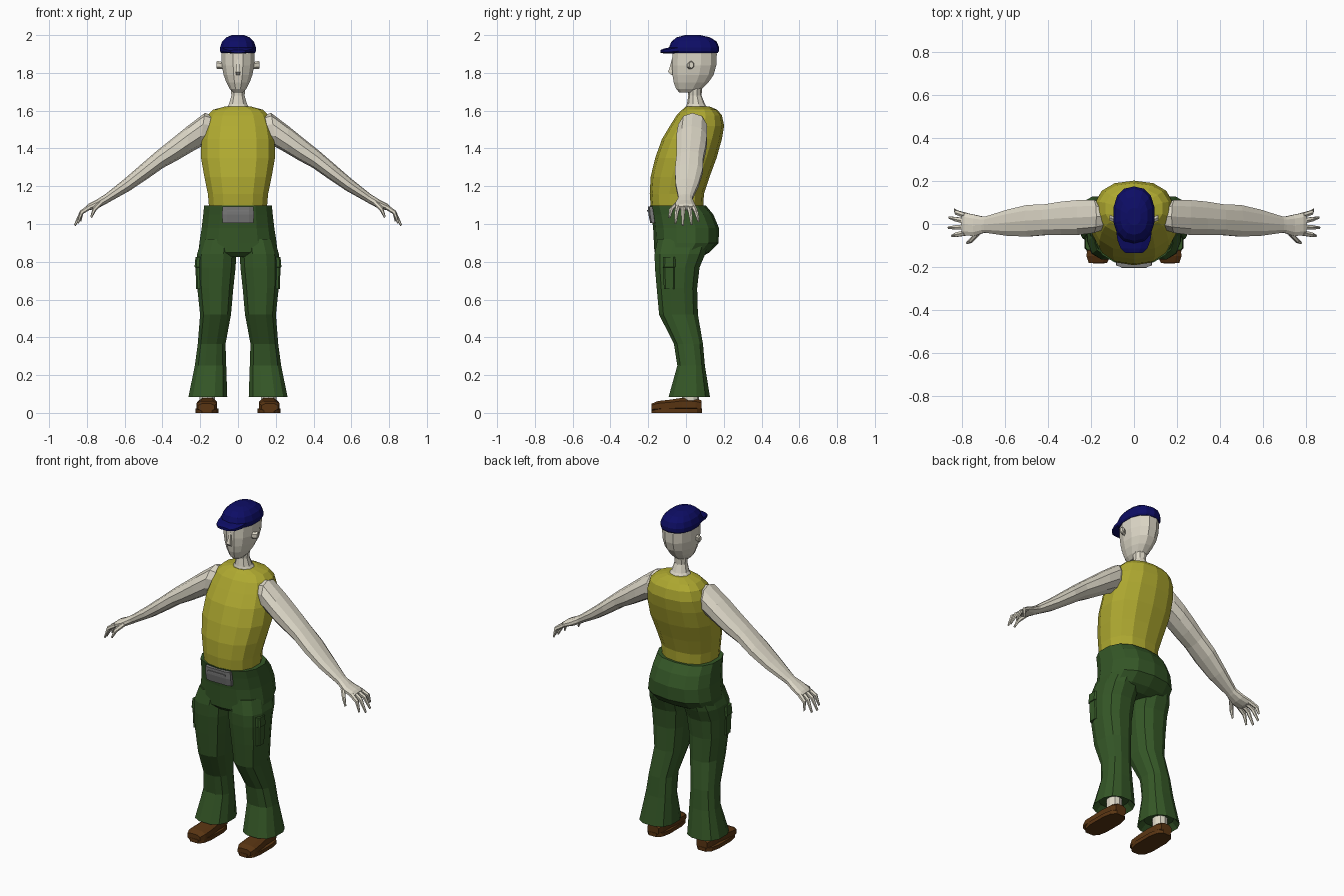
import bpy, bmesh, math
from mathutils import Vector


def material(name, rgb):
    m = bpy.data.materials.new(name)
    m.diffuse_color = (*rgb, 1)
    return m


SKIN = material("pale skin", (0.72, 0.68, 0.57))
YELLOW = material("yellow cloth", (0.43, 0.40, 0.03))
GREEN = material("green cloth", (0.035, 0.095, 0.020))
BLUE = material("navy cloth", (0.004, 0.004, 0.13))
BROWN = material("brown leather", (0.10, 0.035, 0.006))
GREY = material("grey metal", (0.20, 0.20, 0.20))


def loft(name, rings, mat, n=12, p=1.0, s=1):
    """Skin closed rings given as (centre, half axis U, half axis V); s=-1 mirrors in x."""
    bm = bmesh.new()
    loops = []
    for c, u, v in rings:
        loop = []
        for i in range(n):
            a = 2 * math.pi * (i + 0.5) / n
            ca, sa = (math.copysign(abs(t) ** p, t) for t in (math.cos(a), math.sin(a)))
            q = Vector(c) + Vector(u) * ca + Vector(v) * sa
            loop.append(bm.verts.new((q.x * s, q.y, q.z)))
        loops.append(loop)
    for a, b in zip(loops, loops[1:]):
        for i in range(n):
            j = (i + 1) % n
            bm.faces.new((a[i], a[j], b[j], b[i]))
    bm.faces.new(loops[0])
    bm.faces.new(loops[-1])
    bmesh.ops.recalc_face_normals(bm, faces=bm.faces)
    me = bpy.data.meshes.new(name)
    bm.to_mesh(me)
    bm.free()
    me.materials.append(mat)
    ob = bpy.data.objects.new(name, me)
    bpy.context.collection.objects.link(ob)
    return ob


def level(z, x0, x1, y0, y1):
    """Horizontal ring filling a box in x and y."""
    return (((x0 + x1) / 2, (y0 + y1) / 2, z), ((x1 - x0) / 2, 0, 0), (0, (y1 - y0) / 2, 0))


def stack(name, rows, mat, **kw):
    """Centred loft from rows of height, half width, front y, back y."""
    return loft(name, [level(z, -w, w, a, b) for z, w, a, b in rows], mat, **kw)


def limb(top, bottom, y0, y1):
    """Ring across an arm, from upper and lower edge points in x,z."""
    t, b = Vector((top[0], 0, top[1])), Vector((bottom[0], 0, bottom[1]))
    c = (t + b) / 2
    c.y = (y0 + y1) / 2
    return (c, (0, (y1 - y0) / 2, 0), (t - b) / 2)


# Sleeveless shirt
stack("shirt", [
    (1.07, 0.155, -0.185, 0.09), (1.16, 0.163, -0.192, 0.095), (1.25, 0.182, -0.187, 0.125),
    (1.35, 0.200, -0.163, 0.162), (1.45, 0.198, -0.127, 0.190), (1.52, 0.185, -0.085, 0.202),
    (1.575, 0.165, -0.050, 0.190), (1.605, 0.135, -0.02, 0.165), (1.622, 0.07, 0.0, 0.125)],
    YELLOW, n=14, p=0.85)

# Neck and head
stack("neck", [(1.60, 0.075, -0.005, 0.125), (1.635, 0.05, 0.005, 0.10), (1.68, 0.037, 0.012, 0.082),
               (1.76, 0.042, 0.01, 0.09)], SKIN, n=10)
stack("head", [
    (1.695, 0.026, -0.035, 0.05), (1.715, 0.045, -0.055, 0.085), (1.75, 0.064, -0.068, 0.122),
    (1.79, 0.079, -0.075, 0.150), (1.84, 0.089, -0.078, 0.164), (1.90, 0.091, -0.076, 0.167),
    (1.94, 0.085, -0.065, 0.155)], SKIN, n=12, p=0.92)
stack("nose", [(1.79, 0.013, -0.082, -0.05), (1.805, 0.015, -0.100, -0.05),
               (1.83, 0.010, -0.090, -0.05), (1.87, 0.007, -0.078, -0.05)], SKIN, n=4, p=0.6)

# Cap: crown and peak
stack("cap_crown", [
    (1.905, 0.091, -0.080, 0.168), (1.915, 0.097, -0.088, 0.174), (1.935, 0.097, -0.090, 0.175),
    (1.965, 0.086, -0.078, 0.163), (1.988, 0.064, -0.05, 0.128), (2.0, 0.032, -0.005, 0.075)],
    BLUE, n=14, p=0.85)
loft("cap_peak", [((0, y, z), (w, 0, 0), (0, 0, h)) for y, w, z, h in (
    (-0.135, 0.042, 1.914, 0.008), (-0.115, 0.066, 1.916, 0.014), (-0.075, 0.082, 1.920, 0.018),
    (-0.02, 0.090, 1.927, 0.022))], BLUE, n=8, p=0.8)

# Trouser seat and belt buckle
stack("trouser_seat", [
    (1.098, 0.183, -0.190, 0.105), (1.05, 0.188, -0.183, 0.145), (0.98, 0.196, -0.174, 0.174),
    (0.90, 0.209, -0.170, 0.173), (0.85, 0.212, -0.167, 0.125), (0.825, 0.185, -0.14, 0.08)],
    GREEN, n=14, p=0.82)
stack("belt_buckle", [(1.005, 0.085, -0.190, -0.14), (1.05, 0.087, -0.200, -0.14),
                      (1.092, 0.085, -0.203, -0.14)], GREY, n=8, p=0.4)
stack("buckle_bar", [(1.066, 0.06, -0.206, -0.17), (1.074, 0.06, -0.206, -0.17)], GREY, n=4, p=0.1)

for s, side in ((1, "left"), (-1, "right")):
    # Flared trouser leg with a recessed hem
    loft(side + "_trouser_leg", [level(*r) for r in (
        (0.92, 0.004, 0.195, -0.155, 0.13), (0.84, 0.006, 0.220, -0.170, 0.105),
        (0.77, 0.010, 0.223, -0.168, 0.075), (0.66, 0.022, 0.218, -0.158, 0.062),
        (0.52, 0.035, 0.203, -0.145, 0.066), (0.365, 0.064, 0.215, -0.066, 0.092),
        (0.25, 0.060, 0.231, -0.048, 0.102), (0.085, 0.054, 0.265, -0.095, 0.130),
        (0.12, 0.085, 0.235, -0.06, 0.10))], GREEN, n=12, p=0.8, s=s)
    # Thigh pocket with flap
    loft(side + "_thigh_pocket", [level(*r) for r in (
        (0.655, 0.17, 0.222, -0.118, -0.058), (0.77, 0.17, 0.226, -0.122, -0.056),
        (0.772, 0.17, 0.231, -0.124, -0.054), (0.825, 0.17, 0.226, -0.122, -0.056))],
        GREEN, n=8, p=0.4, s=s)
    # Sock and shoe
    loft(side + "_sock", [level(0.04, 0.12, 0.205, -0.02, 0.07), level(0.125, 0.12, 0.205, -0.02, 0.07)],
         SKIN, n=10, s=s)
    loft(side + "_shoe_sole", [level(z, 0.103, 0.226, -0.187, 0.087) for z in (0, 0.022)],
         BROWN, n=12, p=0.65, s=s)
    loft(side + "_shoe_upper", [((x, y, h / 2 + 0.008), (w, 0, 0), (0, 0, h / 2)) for x, y, w, h in (
        (0.168, -0.182, 0.045, 0.042), (0.166, -0.15, 0.058, 0.056), (0.163, -0.08, 0.056, 0.064),
        (0.162, -0.02, 0.050, 0.074), (0.162, 0.05, 0.048, 0.070), (0.162, 0.082, 0.038, 0.06))],
        BROWN, n=8, p=0.7, s=s)
    # Ear
    loft(side + "_ear", [((0.08, 0.015, 1.838), (0, 0.012, 0), (0, 0, 0.018)),
                         ((0.108, 0.028, 1.842), (0, 0.016, 0), (0, 0, 0.022)),
                         ((0.114, 0.028, 1.842), (0, 0.012, 0), (0, 0, 0.017))], SKIN, n=6, s=s)
    # Arm down to the palm
    loft(side + "_arm", [limb(*r) for r in (
        ((0.135, 1.575), (0.165, 1.42), -0.03, 0.10), ((0.175, 1.588), (0.205, 1.405), -0.045, 0.115),
        ((0.265, 1.520), (0.262, 1.372), -0.055, 0.115), ((0.345, 1.455), (0.325, 1.335), -0.055, 0.108),
        ((0.43, 1.387), (0.395, 1.298), -0.055, 0.095), ((0.51, 1.318), (0.475, 1.242), -0.062, 0.092),
        ((0.60, 1.240), (0.57, 1.178), -0.058, 0.070), ((0.70, 1.160), (0.683, 1.115), -0.042, 0.036),
        ((0.712, 1.152), (0.694, 1.108), -0.044, 0.036), ((0.75, 1.128), (0.733, 1.088), -0.058, 0.045),
        ((0.79, 1.108), (0.776, 1.075), -0.056, 0.054), ((0.805, 1.095), (0.793, 1.073), -0.05, 0.05))],
        SKIN, n=10, p=0.92, s=s)
    # Four fingers and a thumb
    digits = [((0.785, y, 1.09), (0.828, ym, 1.062), (tx, yt, tz)) for y, ym, yt, tx, tz in (
        (-0.042, -0.05, -0.056, 0.848, 1.005), (-0.014, -0.016, -0.017, 0.864, 0.993),
        (0.014, 0.022, 0.030, 0.860, 0.998), (0.040, 0.054, 0.066, 0.835, 1.015))]
    digits.append(((0.725, -0.04, 1.115), (0.760, -0.078, 1.078), (0.778, -0.088, 1.035)))
    for k, pts in enumerate(digits):
        loft(f"{side}_digit_{k + 1}", [(p, (0, r, 0), (r * 0.7, 0, r * 0.7))
             for p, r in zip(pts, (0.014, 0.012, 0.006))], SKIN, n=6, s=s)
